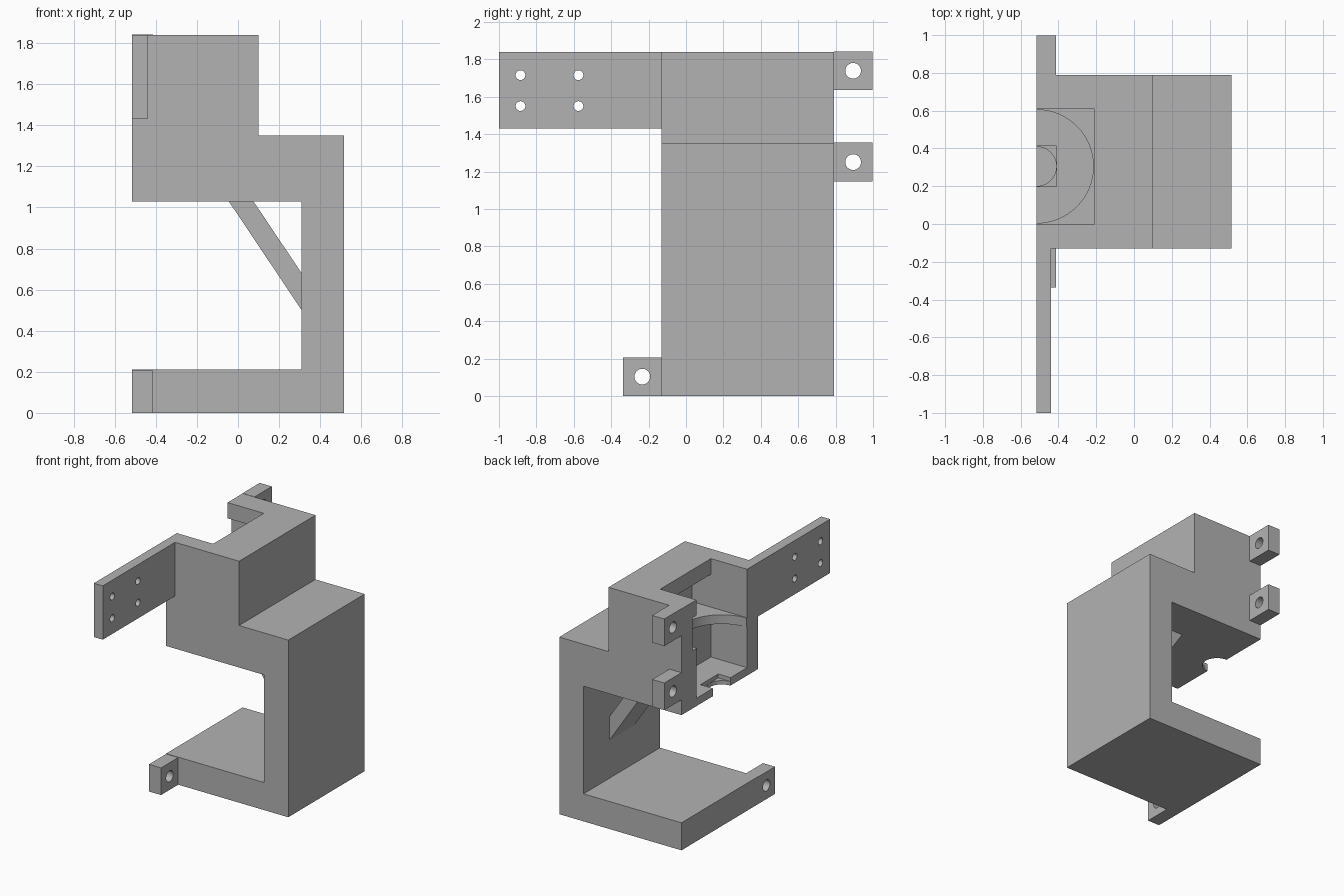
import bpy, bmesh, math
from mathutils import Matrix, Vector

if "Cube" in bpy.data.objects:
    bpy.data.objects.remove(bpy.data.objects["Cube"], do_unlink=True)

GREY = (0.45, 0.45, 0.45, 1)
mat = bpy.data.materials.new("matte grey")
mat.use_nodes = True
mat.diffuse_color = GREY
mat.node_tree.nodes["Principled BSDF"].inputs["Base Color"].default_value = GREY

LEFT, OUT = -0.515, -0.7      # open side of the bracket, and clear of it
FRONT, BACK = -0.13, 0.79     # body depth


def finish(name, bm):
    bmesh.ops.recalc_face_normals(bm, faces=bm.faces)
    mesh = bpy.data.meshes.new(name)
    bm.to_mesh(mesh)
    bm.free()
    mesh.materials.append(mat)
    obj = bpy.data.objects.new(name, mesh)
    bpy.context.collection.objects.link(obj)
    return obj


def box(name, x, y, z):
    bm = bmesh.new()
    bmesh.ops.create_cube(bm, size=1)
    for v in bm.verts:
        v.co = Vector([(r[0] + r[1]) / 2 + c * (r[1] - r[0])
                       for r, c in zip((x, y, z), v.co)])
    return finish(name, bm)


def prism(name, outline, y0, y1):
    """Extrude an x-z outline along y."""
    bm = bmesh.new()
    face = bm.faces.new([bm.verts.new((x, y0, z)) for x, z in outline])
    moved = bmesh.ops.extrude_face_region(bm, geom=[face])["geom"]
    verts = [g for g in moved if isinstance(g, bmesh.types.BMVert)]
    bmesh.ops.translate(bm, verts=verts, vec=(0, y1 - y0, 0))
    return finish(name, bm)


def cylinder(name, centre, radius, length, axis, sides):
    bm = bmesh.new()
    turn = Matrix.Rotation(math.pi / 2, 4, "Y") if axis == "X" else Matrix()
    bmesh.ops.create_cone(bm, cap_ends=True, segments=sides, radius1=radius,
                          radius2=radius, depth=length,
                          matrix=Matrix.Translation(centre) @ turn)
    return finish(name, bm)


def carve(obj, cutters):
    """Subtract each cutter and bake the result."""
    for cutter in cutters:
        cutter.hide_render = True
        mod = obj.modifiers.new("cut", "BOOLEAN")
        mod.operation, mod.solver, mod.object = "DIFFERENCE", "EXACT", cutter
    bpy.context.view_layer.update()
    graph = bpy.context.evaluated_depsgraph_get()
    baked = bpy.data.meshes.new_from_object(obj.evaluated_get(graph))
    obj.modifiers.clear()
    obj.data = baked
    for cutter in cutters:
        bpy.data.objects.remove(cutter, do_unlink=True)


def drilled_plate(name, x, y, z, holes, radius):
    plate = box(name, x, y, z)
    carve(plate, [cylinder("drill", (sum(x) / 2, hy, hz), radius, 0.4, "X", 32)
                  for hy, hz in holes])


# Main C-shaped body with a stepped top
body = prism("bracket_body", [
    (LEFT, 0), (0.515, 0), (0.515, 1.35), (0.10, 1.35), (0.10, 1.84),
    (LEFT, 1.84), (LEFT, 1.03), (0.31, 1.03), (0.31, 0.21), (LEFT, 0.21)],
    FRONT, BACK)

# Stepped pocket: top opening, wide slot, round seat, lower chamber, shaft hole
MID = 0.305
carve(body, [
    box("opening", (OUT, -0.21), (0, 0.61), (1.6, 2)),
    box("slot", (OUT, -0.05), (0, 0.66), (1.47, 1.72)),
    cylinder("round_seat", (LEFT, MID, 1.42), 0.30, 0.2, "Z", 64),
    box("chamber", (OUT, -0.21), (0, 0.61), (1.09, 1.40)),
    box("square_recess", (OUT, -0.41), (MID - 0.107, MID + 0.107), (1.06, 1.2)),
    cylinder("shaft_hole", (LEFT, MID, 1.05), 0.104, 0.2, "Z", 48),
])

# Diagonal brace under the upper arm
prism("diagonal_brace",
      [(-0.045, 1.03), (0.075, 1.03), (0.31, 0.68), (0.31, 0.50)], 0.18, 0.48)

# Long mounting plate with four screw holes
drilled_plate("front_mounting_plate", (LEFT, -0.44), (-1, FRONT), (1.43, 1.84),
              [(y, z) for y in (-0.885, -0.575) for z in (1.55, 1.715)], 0.026)

# Hinge tabs with one hole each
TAB = 0.207
for name, y, z in (("upper_back_tab", BACK, 1.635), ("lower_back_tab", BACK, 1.147),
                   ("front_tab", FRONT - TAB, 0)):
    drilled_plate(name, (LEFT, -0.413), (y, y + TAB), (z, z + TAB),
                  [(y + TAB / 2, z + TAB / 2)], 0.042)
